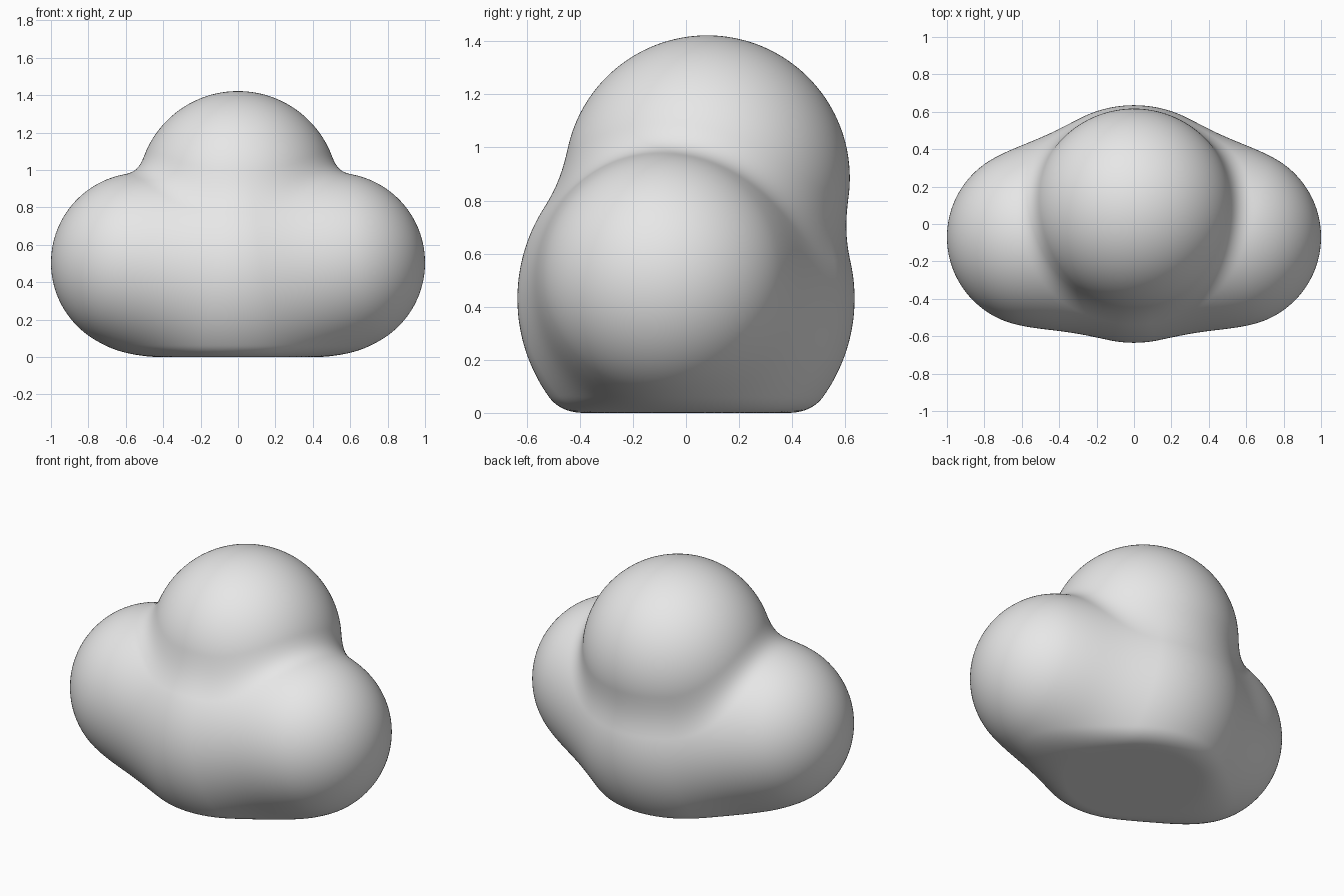
import bpy
import bmesh
from mathutils import Vector

if "Cube" in bpy.data.objects:
    bpy.data.objects.remove(bpy.data.objects["Cube"])

# Puffs of the cloud: centre, radius
BODY = (Vector((0, 0, 0.43)), 0.635)
SIDES = [(Vector((s * 0.52, -0.07, 0.505)), 0.48) for s in (-1, 1)]
CROWN = (Vector((0, 0.08, 0.885)), 0.537)
CORE = Vector((0, 0, 0.5))


def ball(p, puff):
    return (p - puff[0]).length - puff[1]


def blend(a, b, k):
    """Smooth union of two distances."""
    h = max(k - abs(a - b), 0) / k
    return min(a, b) - h * h * k / 4


def cloud(p):
    d = ball(p, BODY)
    for side in SIDES:
        d = blend(d, ball(p, side), 0.2)
    d = blend(d, ball(p, CROWN), 0.09)
    return -blend(-d, p.z, 0.06)      # flat base with a soft rim


def surface_point(direction):
    """Find where a ray from the core leaves the cloud."""
    lo, hi = 0.2, 1.6
    for _ in range(22):
        mid = (lo + hi) / 2
        if cloud(CORE + direction * mid) < 0:
            lo = mid
        else:
            hi = mid
    return CORE + direction * lo


# Cloud: a sphere pushed out onto the blended puffs
bm = bmesh.new()
bmesh.ops.create_icosphere(bm, subdivisions=7, radius=1)
for v in bm.verts:
    v.co = surface_point(v.co.normalized())
for f in bm.faces:
    f.smooth = True
mesh = bpy.data.meshes.new("cloud")
bm.to_mesh(mesh)
bm.free()

grey = bpy.data.materials.new("light grey")
grey.diffuse_color = (0.8, 0.8, 0.8, 1)
grey.use_nodes = True
grey.node_tree.nodes["Principled BSDF"].inputs["Base Color"].default_value = grey.diffuse_color
mesh.materials.append(grey)
obj = bpy.data.objects.new("cloud", mesh)
bpy.context.collection.objects.link(obj)
